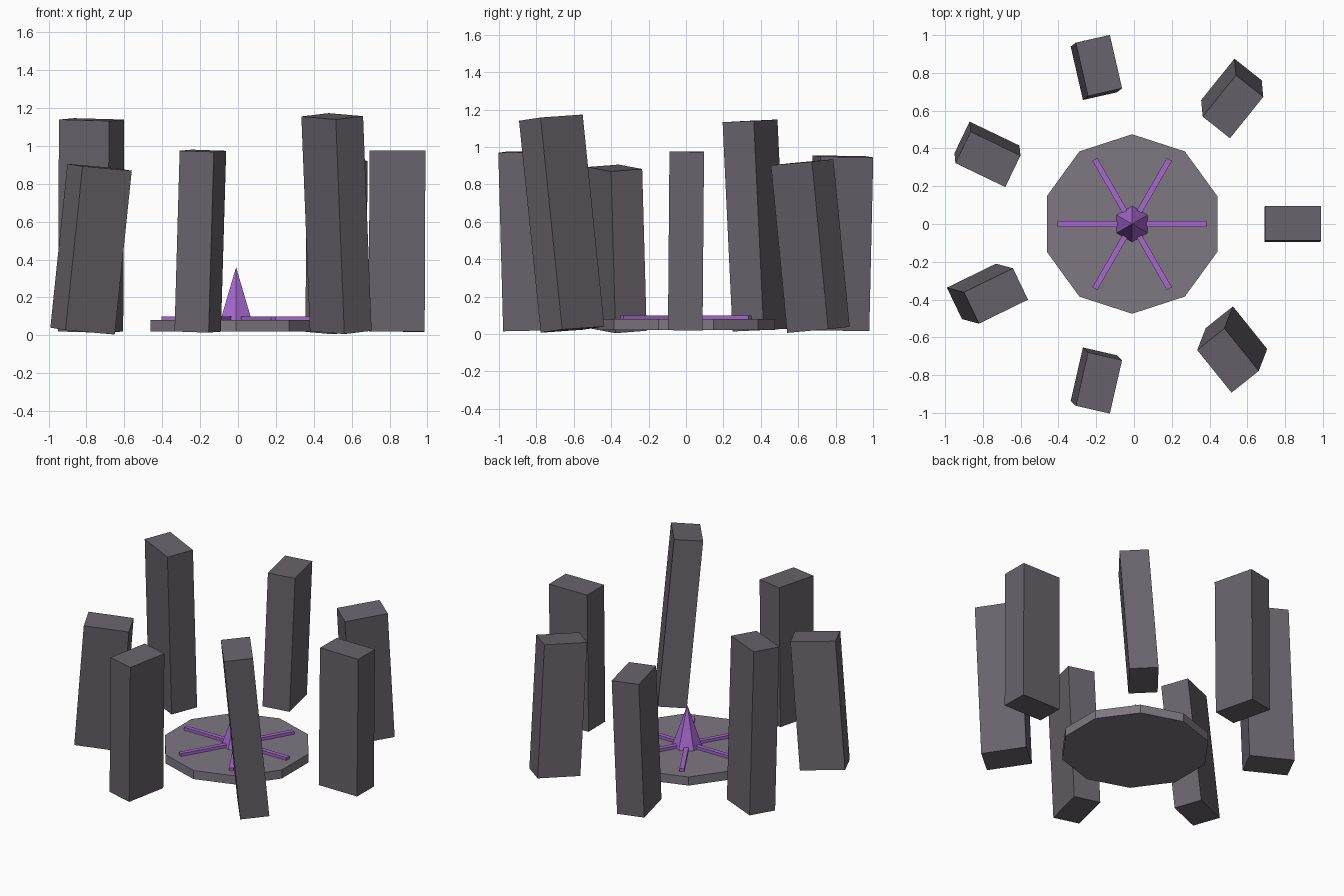
import bpy, bmesh, math
from mathutils import Matrix, Vector

if "Cube" in bpy.data.objects:
    bpy.data.objects.remove(bpy.data.objects["Cube"])

CX = -0.01  # centre of the circle


def material(name, color):
    m = bpy.data.materials.new(name)
    m.diffuse_color = (*color, 1)
    m.use_nodes = True
    m.node_tree.nodes["Principled BSDF"].inputs["Base Color"].default_value = m.diffuse_color
    return m


STONE = material("dark_stone", (0.14, 0.125, 0.15))
SLAB = material("slab_stone", (0.21, 0.185, 0.225))
GLOW = material("purple_crystal", (0.38, 0.14, 0.62))


def finish(name, bm, mat, matrix):
    mesh = bpy.data.meshes.new(name)
    bm.to_mesh(mesh)
    bm.free()
    mesh.materials.append(mat)
    obj = bpy.data.objects.new(name, mesh)
    obj.matrix_world = matrix
    bpy.context.collection.objects.link(obj)
    return obj


def box(name, size, mat, matrix):
    bm = bmesh.new()
    bmesh.ops.create_cube(bm, size=1)
    bmesh.ops.scale(bm, vec=size, verts=bm.verts)
    return finish(name, bm, mat, matrix)


def cone(name, sides, r1, r2, z0, z1, mat):
    bm = bmesh.new()
    bmesh.ops.create_cone(bm, cap_ends=True, segments=sides,
                          radius1=r1, radius2=r2, depth=z1 - z0)
    if r2 == 0:
        bmesh.ops.remove_doubles(bm, verts=bm.verts, dist=1e-5)
    return finish(name, bm, mat, Matrix.Translation((CX, 0, (z0 + z1) / 2)))


# Ring of leaning standing stones: height, length, top-minus-base lean (x, y)
stones = [
    (0.955, 0.295, 0.004, 0.008),
    (0.90, 0.282, 0.008, -0.087),
    (0.93, 0.29, 0.027, 0.021),
    (1.12, 0.293, 0.005, -0.053),
    (0.87, 0.29, 0.090, -0.024),
    (0.955, 0.29, 0.027, -0.026),
    (1.14, 0.29, -0.045, -0.116),
]
for i, (h, length, lx, ly) in enumerate(stones):
    a = math.tau * i / len(stones)
    radial = Vector((math.cos(a), math.sin(a), 0))
    up = Vector((lx, ly, math.sqrt(h * h - lx * lx - ly * ly))).normalized()
    u = (radial - up * radial.dot(up)).normalized()
    rot = Matrix((u, up.cross(u), up)).transposed().to_4x4()
    centre = radial * 0.85 + Vector((CX, 0, h / 2 + 0.02))
    box(f"standing_stone_{i + 1}", (length, 0.185, h), STONE,
        Matrix.Translation(centre) @ rot)

# Ten-sided altar slab
cone("altar_slab", 10, 0.475, 0.475, 0.02, 0.08, SLAB)

# Six rune bars radiating over the slab
for i in range(6):
    turn = Matrix.Rotation(math.tau * i / 6, 4, 'Z')
    box(f"rune_bar_{i + 1}", (0.35, 0.03, 0.024), GLOW,
        Matrix.Translation((CX, 0, 0.088)) @ turn @ Matrix.Translation((0.22, 0, 0)))

# Central six-sided crystal
cone("centre_crystal", 6, 0.095, 0, 0.08, 0.36, GLOW)
